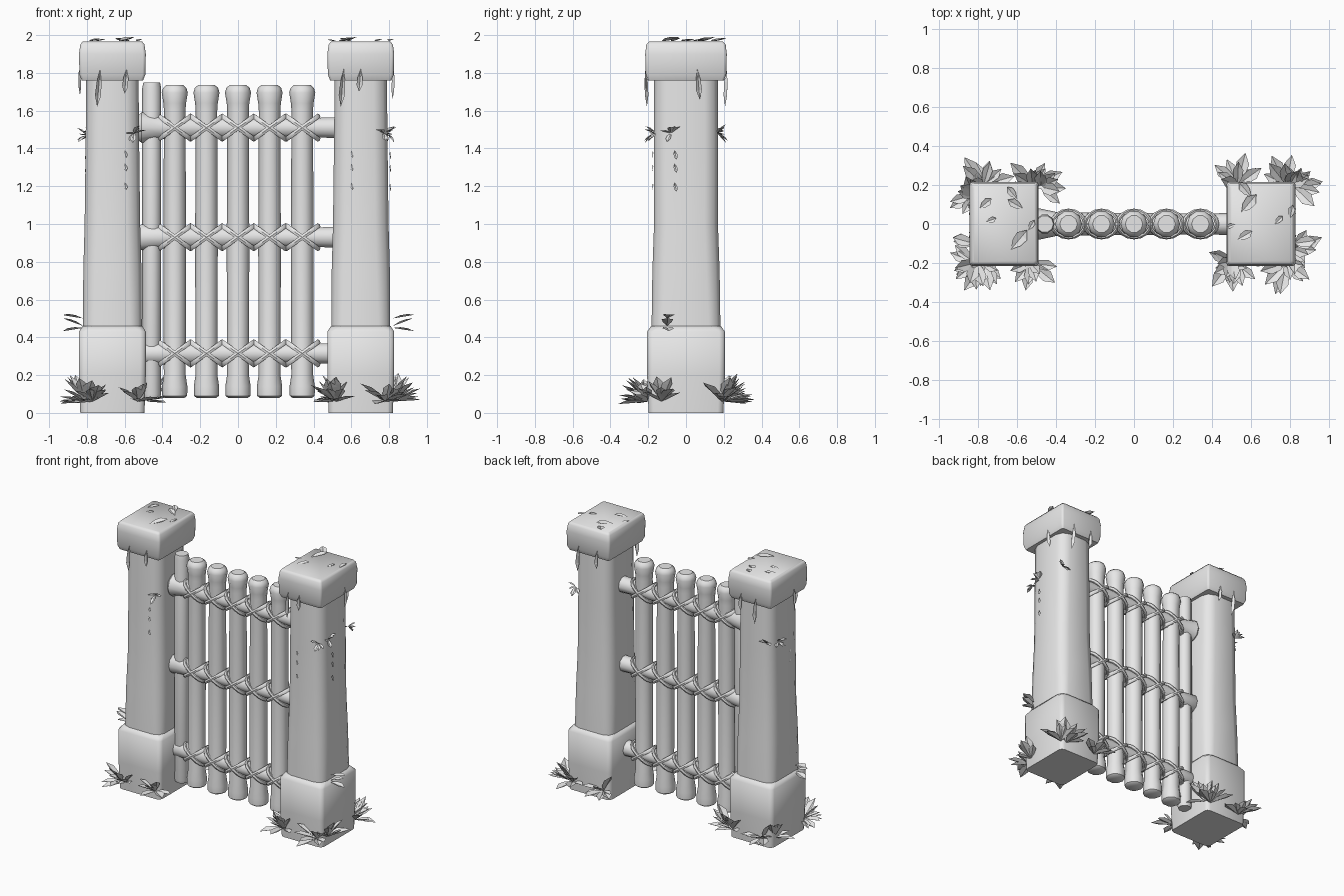
import bpy, bmesh, math, random
from mathutils import Vector

if "Cube" in bpy.data.objects:
    bpy.data.objects.remove(bpy.data.objects["Cube"])

random.seed(4)
stone = bpy.data.materials.new("plain_grey")
stone.diffuse_color = (0.8, 0.8, 0.8, 1)
stone.use_nodes = True
stone.node_tree.nodes["Principled BSDF"].inputs["Base Color"].default_value = stone.diffuse_color


def finish(name, bm, smooth=40):
    bmesh.ops.recalc_face_normals(bm, faces=bm.faces)
    me = bpy.data.meshes.new(name)
    bm.to_mesh(me)
    bm.free()
    me.materials.append(stone)
    ob = bpy.data.objects.new(name, me)
    bpy.context.collection.objects.link(ob)
    if smooth:
        bpy.ops.object.select_all(action='DESELECT')
        ob.select_set(True)
        bpy.context.view_layer.objects.active = ob
        bpy.ops.object.shade_smooth_by_angle(angle=math.radians(smooth))
    return ob


def loft(bm, rings, caps=True):
    """Skin a list of point rings; without caps the loft closes on itself."""
    vs = [[bm.verts.new(p) for p in ring] for ring in rings]
    n = len(vs[0])
    pairs = list(zip(vs, vs[1:])) + ([] if caps else [(vs[-1], vs[0])])
    for a, b in pairs:
        for i in range(n):
            j = (i + 1) % n
            bm.faces.new((a[i], a[j], b[j], b[i]))
    if caps:
        bm.faces.new(vs[0][::-1])
        bm.faces.new(vs[-1])


def rounded_rect(cx, z, hx, hy, c):
    pts = []
    for k, (sx, sy) in enumerate(((1, 1), (-1, 1), (-1, -1), (1, -1))):
        for s in (0, 45, 90):
            a = math.radians(90 * k + s)
            pts.append((cx + sx * (hx - c) + c * math.cos(a),
                        sy * (hy - c) + c * math.sin(a), z))
    return pts


def ring(center, r, axis, n):
    pts = []
    for i in range(n):
        a = 2 * math.pi * i / n
        u, v = r * math.cos(a), r * math.sin(a)
        off = (u, v, 0) if axis == 'z' else (0, u, v)
        pts.append(Vector(center) + Vector(off))
    return pts


# Stone pillars: wide base, waisted shaft, heavy cap
BASE = [(0, .170, .198, .03), (.2, .177, .206, .03), (.43, .177, .206, .03),
        (.46, .158, .185, .05)]
SHAFT = [(.40, .156, .183, .06), (.75, .154, .178, .07), (1.0, .147, .169, .07),
         (1.4, .142, .170, .07), (1.8, .138, .168, .07)]
CAP = [(1.76, .162, .200, .012), (1.79, .174, .213, .015), (1.90, .177, .216, .015),
       (1.95, .170, .210, .015), (1.965, .158, .197, .012)]
for side, cx in (("left", -.665), ("right", .65)):
    for part, prof in (("base", BASE), ("shaft", SHAFT), ("cap", CAP)):
        bm = bmesh.new()
        loft(bm, [rounded_rect(cx, *p) for p in prof])
        finish(f"{side}_pillar_{part}", bm, 50)

# Gate pickets with swollen ends
PICKET = [(.08, .052), (.09, .066), (.14, .067), (.20, .058), (.9, .060), (1.60, .057),
          (1.64, .060), (1.695, .069), (1.72, .062), (1.735, .045)]
PICKET_X = [-.335, -.167, 0, .167, .340]
for x in PICKET_X:
    bm = bmesh.new()
    loft(bm, [ring((x, 0, z), r, 'z', 10) for z, r in PICKET])
    finish("picket", bm)

# Hinge post beside the left pillar
bm = bmesh.new()
loft(bm, [ring((-.457, 0, z), r, 'z', 10) for z, r in
          ((.08, .045), (.1, .05), (1.72, .05), (1.75, .044))])
finish("hinge_post", bm)

# Cross rails, flared on the hinge side
RAIL_Z = [(1.51, .085), (.93, .072), (.315, .060)]
for z, flare in RAIL_Z:
    bm = bmesh.new()
    loft(bm, [ring((x, 0, z), r, 'x', 10) for x, r in
              ((-.525, flare * .85), (-.51, flare), (-.40, .062), (0, .056),
               (.40, .054), (.53, .058))])
    finish("cross_rail", bm)

# Crossed rope lashings: two tilted loops round every joint
for z, _ in RAIL_Z:
    bm = bmesh.new()
    for x in PICKET_X:
        for tilt in (-1, 1):
            rings = []
            for i in range(16):
                t = 2 * math.pi * i / 16
                p = Vector((x + .086 * math.cos(t), .070 * math.sin(t),
                            z + tilt * .062 * math.cos(t)))
                tan = Vector((-.086 * math.sin(t), .070 * math.cos(t),
                              -tilt * .062 * math.sin(t))).normalized()
                out = Vector((math.cos(t), math.sin(t), tilt * .7 * math.cos(t)))
                out = (out - tan * out.dot(tan)).normalized()
                wide = tan.cross(out)
                rings.append([p + out * (.009 * math.cos(a)) + wide * (.014 * math.sin(a))
                              for a in (math.pi / 3 * k for k in range(6))])
            loft(bm, rings, caps=False)
    finish("rope_lashing", bm)


def leaf(bm, o, d, n, length, width, droop=.25):
    """Folded leaf starting at o, growing along d, facing n."""
    d, n = Vector(d).normalized(), Vector(n).normalized()
    s = d.cross(n).normalized()
    n = s.cross(d)

    def at(t, w, lift=0):
        p = Vector(o) + d * length * t + s * w * width - n * length * (droop * t * t - lift)
        p.z = max(p.z, .005)
        return bm.verts.new(p)
    root, tip = at(0, 0), at(1, 0)
    m1, m2 = at(.35, 0, -.06), at(.7, 0, -.06)
    for w in (-.5, .5):
        e1, e2 = at(.35, w * .8, .03), at(.7, w, .03)
        for f in ((root, m1, e1), (m1, m2, e2, e1), (m2, tip, e2)):
            bm.faces.new(f)


def tuft(bm, x, y, z, heading, count, length, width, spread=80, low=5, high=75):
    for i in range(count):
        f = (i + .5) / count * 2 - 1
        a = math.radians(heading + spread * f + random.uniform(-10, 10))
        e = math.radians(random.uniform(low, high))
        d = Vector((math.cos(a) * math.cos(e), math.sin(a) * math.cos(e), math.sin(e)))
        n = Vector((-math.cos(a) * math.sin(e), -math.sin(a) * math.sin(e), math.cos(e)))
        k = random.uniform(.75, 1.1)
        leaf(bm, (x, y, z), d, n, length * k, width * k)


# Plants around the pillar feet: x, y, outward heading
FEET = [(-.81, -.20, 215), (-.77, -.20, 265), (-.53, -.20, 280), (-.82, .15, 160),
        (-.77, .20, 95), (-.52, .20, 75), (-.48, .19, 30), (.50, -.19, 215),
        (.52, -.20, 265), (.78, -.20, 275), (.82, -.13, 345), (.53, .20, 100),
        (.78, .20, 80), (.82, .19, 30)]
bm = bmesh.new()
for x, y, h in FEET:
    tuft(bm, x, y, .06, h, 8, .155, .062)
finish("foot_plants", bm, 0)

# Small sprigs growing on the shafts: x, y, z, heading
SPRIGS = [(-.80, .08, 1.47, 180), (-.55, -.165, 1.48, 270), (.77, -.165, 1.48, 280),
          (.78, .165, 1.48, 80), (-.77, .165, 1.48, 100), (.785, -.08, 1.48, 0)]
bm = bmesh.new()
for x, y, z, h in SPRIGS:
    tuft(bm, x, y, z, h, 5, .065, .03, 70, -35, 60)
for s in (-1, 1):
    # larger leaves above the bases
    for z, e in ((.50, .45), (.45, .1), (.46, .7)):
        leaf(bm, (s * .82, -.10, z), (s, random.uniform(-.4, .4), e), (-s * e, 0, 1), .11, .06)
    # loose flakes trailing down the shafts
    for z in (1.39, 1.32, 1.22):
        leaf(bm, (s * .655 + s * .15, -.06, z), (0, .2, -1), (s, 0, 0), .05, .022, -.1)
        leaf(bm, (s * .60, -.175, z), (.2, 0, -1), (0, -1, 0), .04, .02, -.1)
finish("shaft_leaves", bm, 0)

# Pointed vines hanging from the caps: x, y, outward x, outward y, length
VINES = [(-.73, -.215, 0, -1, .20), (-.59, -.215, 0, -1, .13), (.56, -.215, 0, -1, .20),
         (.65, -.215, 0, -1, .12), (-.72, .215, 0, 1, .20), (-.60, .215, 0, 1, .13),
         (.57, .215, 0, 1, .14), (.72, .215, 0, 1, .20), (.825, .06, 1, 0, .16),
         (-.842, -.05, -1, 0, .14)]
bm = bmesh.new()
for x, y, nx, ny, l in VINES:
    leaf(bm, (x, y, 1.82), (.08 * ny, .08 * nx, -1), (nx, ny, 0), l, .032, .04)
finish("hanging_vines", bm, 0)

# Fallen leaves lying on the caps: x, y, heading, length
FALLEN = [(-.79, .08, 40, .08), (-.76, .01, 20, .06), (-.63, -.13, 50, .13),
          (-.57, .08, 150, .09), (-.54, -.03, 60, .06), (-.60, .13, 130, .08),
          (.53, -.08, 30, .09), (.55, .06, 50, .12), (.60, .14, 130, .10),
          (.72, .0, 45, .06), (.80, .03, 80, .07), (.52, .0, 200, .05)]
bm = bmesh.new()
for x, y, h, l in FALLEN:
    a = math.radians(h)
    leaf(bm, (x, y, 1.968), (math.cos(a), math.sin(a), .28), (0, 0, 1), l, l * .5, .1)
finish("cap_leaves", bm, 0)
